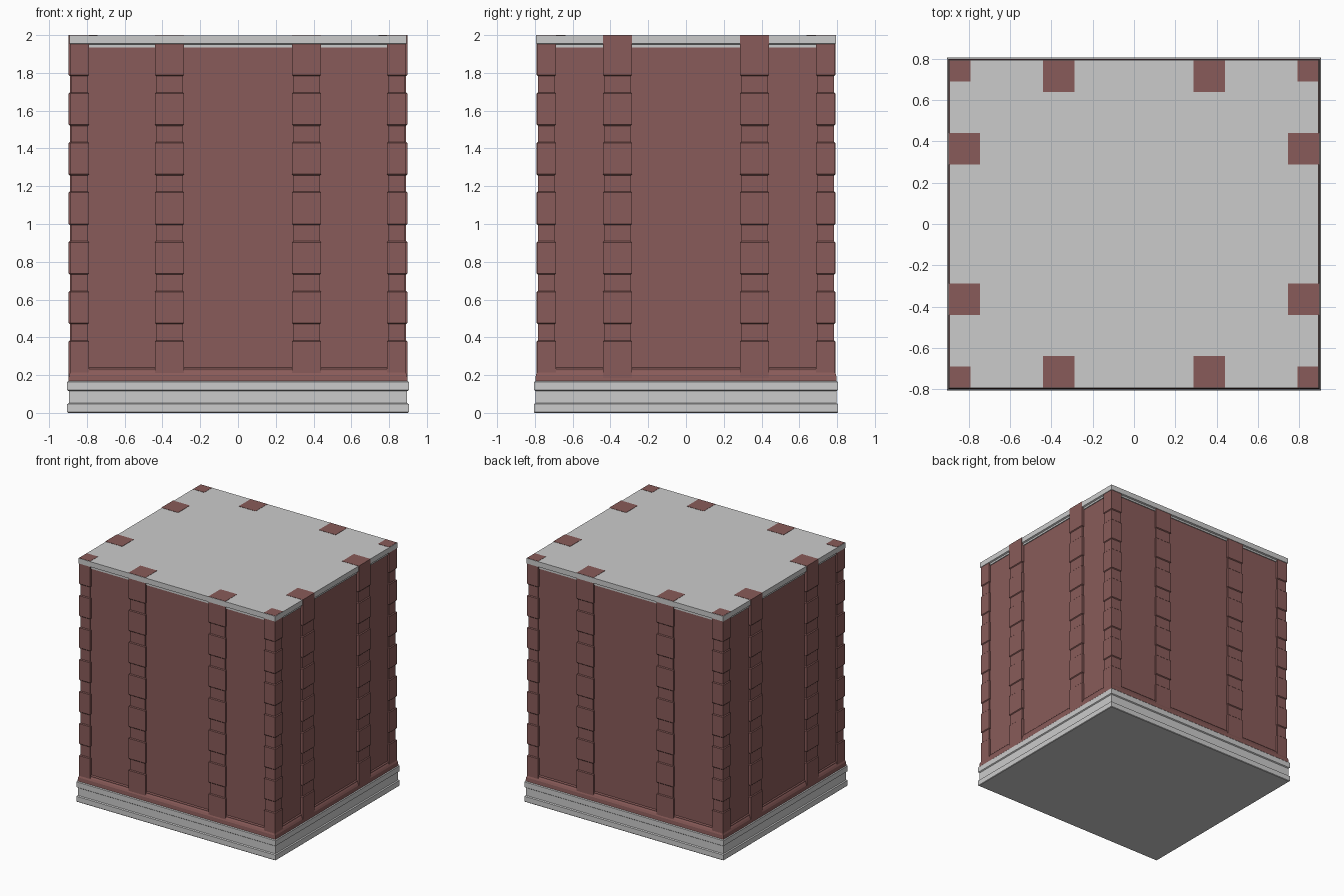
import bpy, bmesh

if "Cube" in bpy.data.objects:
    bpy.data.objects.remove(bpy.data.objects["Cube"])

brown = bpy.data.materials.new("brown_brick")
brown.diffuse_color = (0.25, 0.105, 0.1, 1)
brown.use_nodes = True
brown.node_tree.nodes["Principled BSDF"].inputs["Base Color"].default_value = brown.diffuse_color


def stack(name, cx, cy, profile, mat=None):
    """Closed solid of rectangular rings: profile holds (half_x, half_y, z)."""
    bm = bmesh.new()
    rings = []
    for hx, hy, z in profile:
        rings.append([bm.verts.new((cx + sx * hx, cy + sy * hy, z))
                      for sx, sy in ((-1, -1), (1, -1), (1, 1), (-1, 1))])
    for a, b in zip(rings, rings[1:]):
        for i in range(4):
            j = (i + 1) % 4
            bm.faces.new((a[i], a[j], b[j], b[i]))
    bm.faces.new(rings[0][::-1])
    bm.faces.new(rings[-1])
    me = bpy.data.meshes.new(name)
    bm.to_mesh(me)
    bm.free()
    ob = bpy.data.objects.new(name, me)
    bpy.context.collection.objects.link(ob)
    if mat:
        me.materials.append(mat)
    return ob


def room(name, outline, mat=None):
    """Building-sized stack; depth is always 0.1 less than half width."""
    return stack(name, 0, 0, [(h, h - 0.1, z) for h, z in outline], mat)


def quoin_column(name, cx, cy, half):
    """Column of tall blocks separated by slightly recessed courses."""
    profile = [(half, half, 0.18)]
    inner = half - 0.006
    for i in range(6):
        z = 0.378 + i * 0.2625
        profile += [(half, half, z), (inner, inner, z + 0.006),
                    (inner, inner, z + 0.092), (half, half, z + 0.098)]
    profile.append((half, half, 2.0))
    return stack(name, cx, cy, profile, brown)


# Stone plinth with a recessed middle course
room("plinth", [(0.900, 0), (0.904, 0.004), (0.904, 0.046), (0.896, 0.052),
                (0.896, 0.115), (0.904, 0.121), (0.904, 0.164), (0.898, 0.17)])

# Brick walls with a sloped skirting at the foot
room("walls", [(0.898, 0.17), (0.895, 0.2), (0.888, 0.216), (0.882, 0.225),
               (0.882, 0.232), (0.874, 0.24), (0.874, 1.94)], brown)

# Roof slab with a small lower step
room("roof_slab", [(0.881, 1.935), (0.881, 1.95), (0.893, 1.955), (0.893, 1.998)])

# Pilasters on all four sides and corner posts
for s in (-1, 1):
    for t in (-1, 1):
        quoin_column("long_side_pilaster", s * 0.363, t * 0.7145, 0.076)
        quoin_column("short_side_pilaster", s * 0.8205, t * 0.363, 0.076)
        quoin_column("corner_post", s * 0.8395, t * 0.7395, 0.05)
